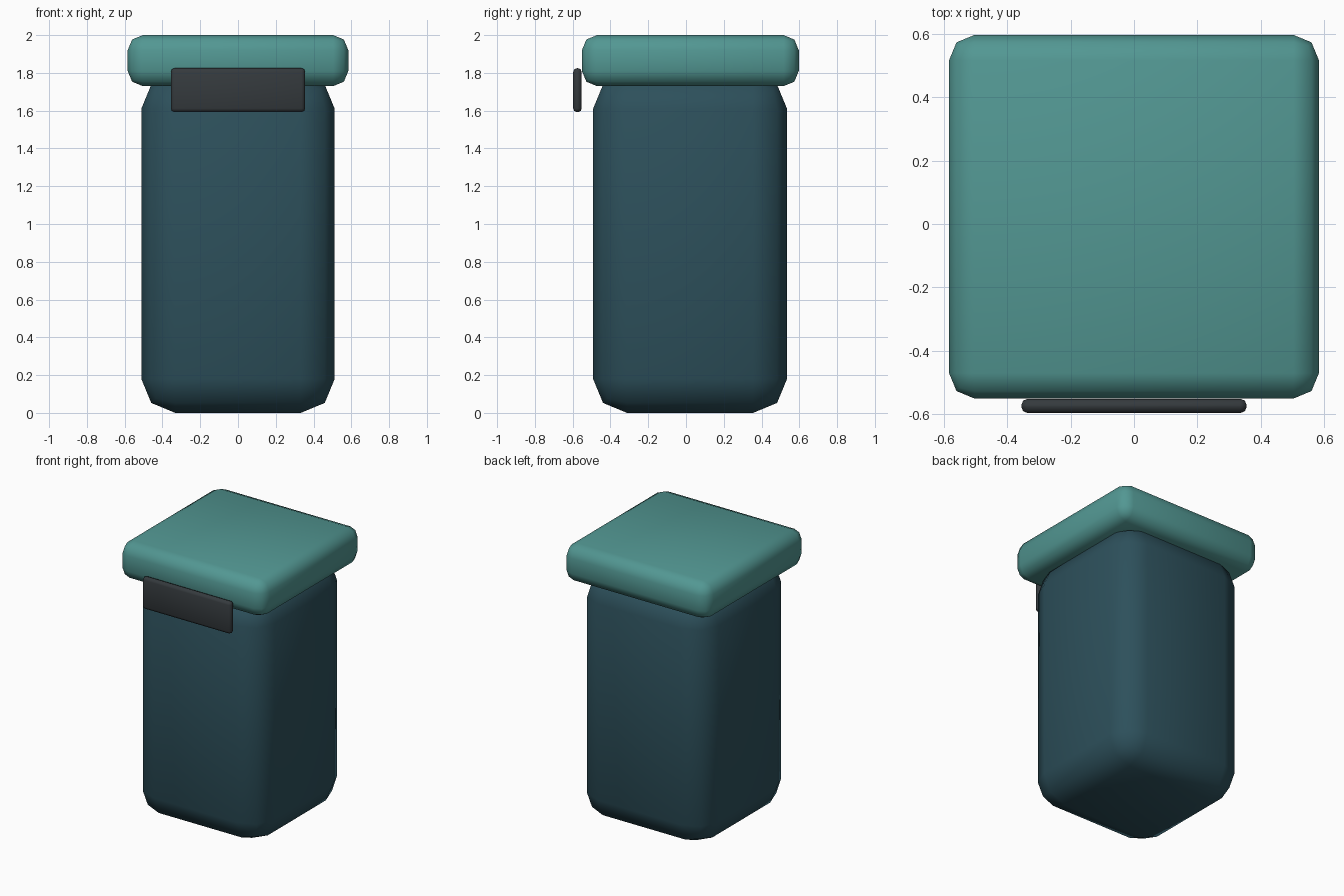
import bpy, math

if "Cube" in bpy.data.objects:
    bpy.data.objects.remove(bpy.data.objects["Cube"])

def rounded_box(name, lo, hi, bevel, color):
    """Box between two corners, all edges rounded in two steps, smooth shaded."""
    bpy.ops.mesh.primitive_cube_add(size=1, location=[(a + b) / 2 for a, b in zip(lo, hi)])
    ob = bpy.context.object
    ob.name = name
    ob.scale = [b - a for a, b in zip(lo, hi)]
    bpy.ops.object.transform_apply(location=False, rotation=False, scale=True)
    mod = ob.modifiers.new("round_edges", 'BEVEL')
    mod.width = bevel
    mod.segments = 2
    mod.limit_method = 'NONE'
    bpy.ops.object.modifier_apply(modifier=mod.name)
    bpy.ops.object.shade_smooth_by_angle(angle=math.radians(60))
    mat = bpy.data.materials.new(name + "_colour")
    mat.diffuse_color = (*color, 1)
    mat.use_nodes = True
    mat.node_tree.nodes["Principled BSDF"].inputs["Base Color"].default_value = mat.diffuse_color
    ob.data.materials.append(mat)
    return ob

# Tall bin body, its rounded top tucked inside the lid
rounded_box("body", (-0.512, -0.492, 0), (0.512, 0.535, 1.79), 0.18, (0.026, 0.08, 0.105))

# Overhanging lid
rounded_box("lid", (-0.584, -0.551, 1.73), (0.584, 0.597, 2.0), 0.08, (0.085, 0.31, 0.29))

# Flat front handle plate
rounded_box("handle_plate", (-0.356, -0.597, 1.592), (0.356, -0.552, 1.825), 0.02, (0.035, 0.042, 0.047))
